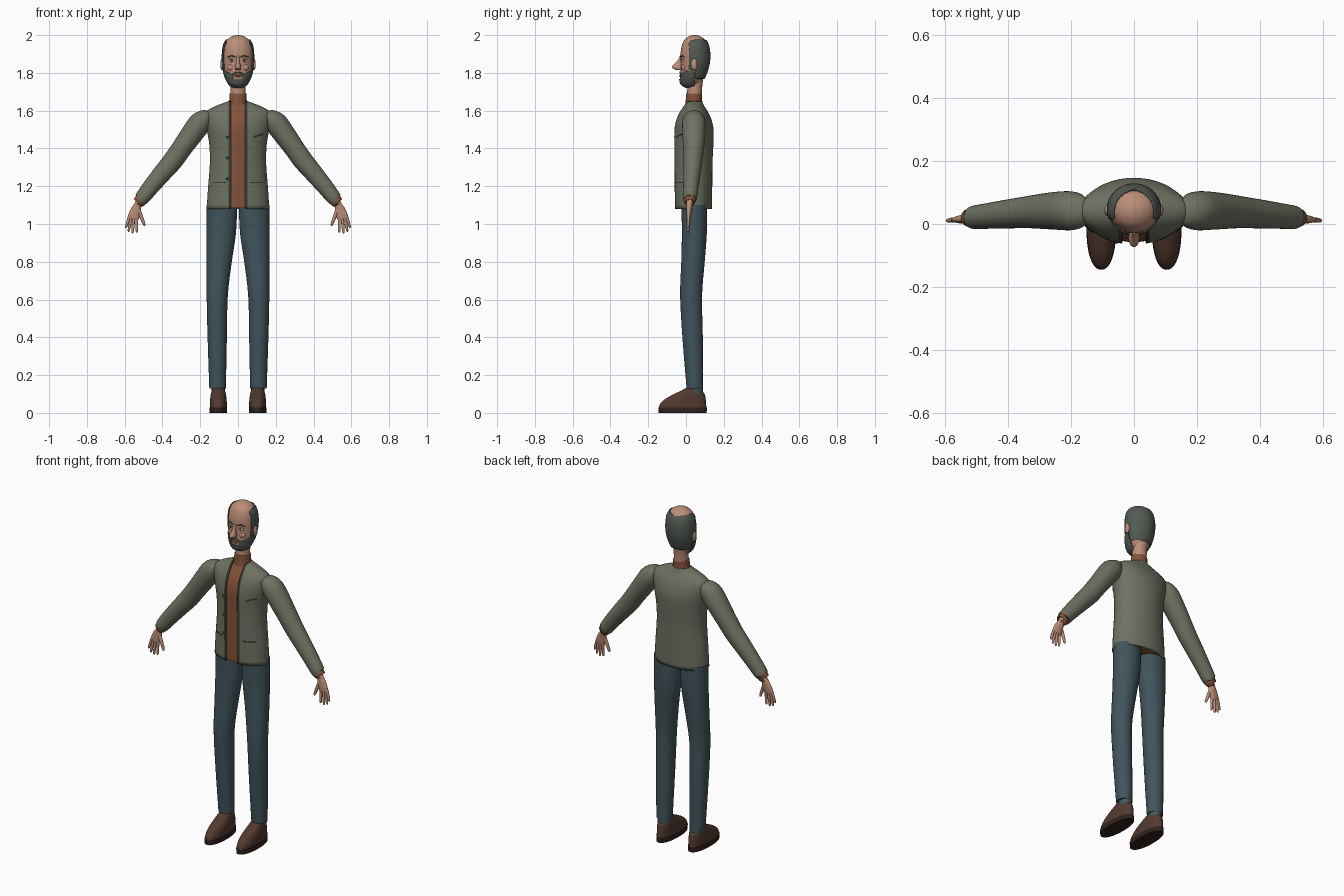
import bpy, bmesh, math
from mathutils import Vector

if "Cube" in bpy.data.objects:
    bpy.data.objects.remove(bpy.data.objects["Cube"])


def material(name, *rgb):
    m = bpy.data.materials.new(name)
    m.diffuse_color = (*rgb, 1)
    m.use_nodes = True
    m.node_tree.nodes["Principled BSDF"].inputs["Base Color"].default_value = m.diffuse_color
    return m


JACKET = material("jacket_green", 0.155, 0.168, 0.122)
TRIM = material("trim_dark_green", 0.045, 0.05, 0.038)
TROUSERS = material("trouser_blue", 0.052, 0.088, 0.105)
SWEATER = material("sweater_rust", 0.235, 0.085, 0.042)
SHOE = material("shoe_brown", 0.085, 0.042, 0.028)
SOLE = material("sole_dark", 0.03, 0.016, 0.012)
SKIN = material("skin", 0.5, 0.27, 0.185)
HAIR = material("hair_grey", 0.085, 0.1, 0.085)
EYE = material("eye_white", 0.6, 0.56, 0.5)
LIP = material("lip", 0.36, 0.15, 0.11)


def spline(rows, sub):
    """Catmull-Rom interpolation of ring rows."""
    out = []
    for i in range(len(rows) - 1):
        a, b, c, d = (rows[max(i - 1, 0)], rows[i], rows[i + 1], rows[min(i + 2, len(rows) - 1)])
        for k in range(sub):
            t = k / sub
            out.append([0.5 * (2 * q + (r - p) * t + (2 * p - 5 * q + 4 * r - s) * t * t
                        + (3 * q - p - 3 * r + s) * t ** 3) for p, q, r, s in zip(a, b, c, d)])
    return out + [list(rows[-1])]


def finish(name, bm, mats, mirror=False):
    me = bpy.data.meshes.new(name)
    bm.to_mesh(me)
    bm.free()
    for m in mats:
        me.materials.append(m)
    ob = bpy.data.objects.new(name, me)
    bpy.context.collection.objects.link(ob)
    if mirror:
        mod = ob.modifiers.new("mirror", 'MIRROR')
        mod.use_mirror_merge = False
    return ob


def loft_bm(rings, n=32, sub=4, flat=True, power=2.0, caps=True):
    """Rings are (x, y, z, rx, ry); flat rings are horizontal, others follow the path."""
    bm = bmesh.new()
    rows = spline(rings, sub)
    loops = []
    for i, (x, y, z, rx, ry) in enumerate(rows):
        p, q = rows[max(i - 1, 0)], rows[min(i + 1, len(rows) - 1)]
        t = Vector((0, 0, 1)) if flat else (Vector(q[:3]) - Vector(p[:3])).normalized()
        u = Vector((0, 1, 0)).cross(t).normalized()
        v = t.cross(u)
        loop = []
        for k in range(n):
            a = 2 * math.pi * k / n
            c, s = math.cos(a), math.sin(a)
            c = math.copysign(abs(c) ** (2 / power), c)
            s = math.copysign(abs(s) ** (2 / power), s)
            loop.append(bm.verts.new(Vector((x, y, z)) + u * rx * c + v * ry * s))
        loops.append(loop)
    for a, b in zip(loops, loops[1:]):
        for k in range(n):
            bm.faces.new((a[k], a[(k + 1) % n], b[(k + 1) % n], b[k]))
    if caps:
        bm.faces.new(loops[0][::-1])
        bm.faces.new(loops[-1])
    bmesh.ops.recalc_face_normals(bm, faces=bm.faces)
    return bm


def loft(name, rings, mat, mirror=False, **kw):
    return finish(name, loft_bm(rings, **kw), [mat], mirror)


def ball(name, loc, size, mat, mirror=False):
    bm = bmesh.new()
    bmesh.ops.create_uvsphere(bm, u_segments=20, v_segments=12, radius=1)
    for v in bm.verts:
        v.co = Vector([v.co[i] * size[i] + loc[i] for i in range(3)])
    return finish(name, bm, [mat], mirror)


# Torso: open jacket shell over a closed sweater
torso = [(0, .038, 1.08, .166, .099), (0, .038, 1.2, .158, .101), (0, .038, 1.32, .149, .102),
         (0, .04, 1.42, .152, .105), (0, .041, 1.5, .166, .105), (0, .041, 1.555, .176, .093),
         (0, .041, 1.592, .172, .076), (0, .041, 1.617, .135, .06), (0, .042, 1.638, .085, .048),
         (0, .042, 1.65, .05, .044)]
bm = loft_bm(torso, n=64, caps=False)
for px in (-.05, -.038, .038, .05):
    bmesh.ops.bisect_plane(bm, geom=bm.verts[:] + bm.edges[:] + bm.faces[:],
                           plane_co=(px, 0, 0), plane_no=(1, 0, 0))
front = [f for f in bm.faces if f.calc_center_median().y < .03]
for f in front:
    f.material_index = 1 if abs(f.calc_center_median().x) < .05 else 0
bmesh.ops.delete(bm, geom=[f for f in front if abs(f.calc_center_median().x) < .038], context='FACES')
jacket = finish("jacket", bm, [JACKET, TRIM])
sol = jacket.modifiers.new("thickness", 'SOLIDIFY')
sol.thickness, sol.offset = .006, -1
loft("sweater", [(x, y, z + (.004 if i == 0 else -.002), rx - .008, ry - .008)
                 for i, (x, y, z, rx, ry) in enumerate(torso)], SWEATER, n=48)
loft("sweater_collar", [(0, .042, 1.63, .05, .046), (0, .042, 1.66, .046, .043),
                        (0, .043, 1.688, .045, .042), (0, .043, 1.692, .041, .038)], SWEATER)


# Jacket details laid on the front surface
def front_y(x, z):
    row = min(spline(torso, 12), key=lambda r: abs(r[2] - z))
    return row[1] - row[4] * math.sqrt(max(0, 1 - (x / row[3]) ** 2))


for name, x0, x1, z0, z1 in (("chest_pocket", .085, .135, 1.462, 1.478), ("hip_pocket", .07, .13, 1.22, 1.22)):
    pts = [(x0 + (x1 - x0) * k / 6, z0 + (z1 - z0) * k / 6) for k in range(7)]
    loft(name, [(x, front_y(x, z), z, .003, .0025) for x, z in pts], TRIM, mirror=name == "hip_pocket",
         n=8, sub=1, flat=False)
for z in (1.24, 1.35, 1.46):
    ball("jacket_button", (-.056, front_y(-.056, z), z), (.007, .004, .007), TRIM)

# Sleeves, cuffs and hands
loft("sleeve", [(.150, .041, 1.572, .028, .04), (.172, .041, 1.562, .046, .054), (.203, .042, 1.532, .06, .062),
                (.25, .042, 1.468, .058, .06), (.30, .04, 1.398, .054, .055), (.345, .037, 1.335, .053, .05),
                (.40, .032, 1.27, .049, .046), (.46, .026, 1.198, .044, .041), (.508, .021, 1.137, .039, .037),
                (.513, .021, 1.131, .033, .031)], JACKET, mirror=True, flat=False)
loft("sweater_cuff", [(.502, .021, 1.145, .032, .03), (.519, .02, 1.122, .033, .03), (.526, .02, 1.112, .03, .026),
                      (.527, .02, 1.111, .02, .018)], SWEATER, mirror=True, flat=False)
loft("palm", [(.517, .02, 1.125, .02, .017), (.53, .018, 1.1, .02, .016), (.54, .016, 1.075, .027, .014),
              (.55, .014, 1.045, .03, .012), (.555, .013, 1.026, .027, .009)], SKIN, mirror=True, flat=False)
fingers = {"little_finger": (.574, 1.045, .594, .978), "ring_finger": (.565, 1.035, .58, .958),
           "middle_finger": (.552, 1.03, .559, .95), "index_finger": (.536, 1.03, .536, .955),
           "thumb": (.525, 1.075, .494, .99)}
for name, (x0, z0, x1, z1) in fingers.items():
    r = .009 if name == "thumb" else .0075
    rings = [(x0 + (x1 - x0) * t, .014 - .004 * t, z0 + (z1 - z0) * t, r * s, r * s)
             for t, s in ((0, 1), (.45, 1.05), (.85, .85), (.96, .55), (1, .15))]
    loft(name, rings, SKIN, mirror=True, flat=False, n=12, sub=3)

# Trouser legs, socks and shoes
loft("trouser_leg", [(.085, .044, 1.1, .081, .068), (.089, .044, .95, .078, .066), (.1, .037, .8, .067, .062),
                     (.11, .027, .62, .056, .058), (.11, .035, .4, .051, .054), (.108, .047, .13, .044, .044)],
     TROUSERS, mirror=True)
loft("sock", [(.104, .055, .07, .034, .036), (.106, .052, .15, .036, .038)], TROUSERS, mirror=True, sub=1)
plan = dict(mirror=True, power=2.2, n=40)
loft("shoe_sole", [(.104, -.0175, 0, .046, .127), (.104, -.0175, .028, .047, .128)], SOLE, sub=1, **plan)
loft("shoe_upper", [(.104, -.018, .028, .045, .126), (.104, -.0145, .05, .045, .121), (.104, -.002, .075, .043, .106),
                    (.104, .016, .098, .04, .083), (.104, .029, .118, .035, .054), (.104, .028, .131, .028, .03)],
     SHOE, **plan)

# Head and neck
loft("neck", [(0, .044, 1.66, .041, .04), (0, .046, 1.72, .04, .039), (0, .05, 1.79, .044, .045)], SKIN)
head = [(0, .03, 1.727, .024, .03), (0, .026, 1.74, .044, .048), (0, .03, 1.765, .06, .06), (0, .038, 1.8, .072, .068),
        (0, .046, 1.85, .079, .074), (0, .047, 1.9, .08, .076), (0, .047, 1.945, .074, .069),
        (0, .046, 1.975, .058, .054), (0, .046, 1.993, .033, .031), (0, .046, 2.0, .008, .008)]
loft("head", head, SKIN, n=48, sub=6)


# Hair and beard: patches of the head surface, thickened outward
def is_hair(c):
    bald = (c.x / .062) ** 2 + ((c.y - .035) / .07) ** 2 < 1 and c.z > 1.94
    return c.y > .018 and c.z > (1.82 if c.y < .05 else 1.772) and not bald


def is_beard(c):
    mouth = abs(c.x) < .026 and c.z > 1.768
    return c.z < 1.772 + .6 * abs(c.x) and c.y < .045 and not mouth


for name, rule in (("hair", is_hair), ("beard", is_beard)):
    bm = loft_bm(head, n=80, sub=10)
    bmesh.ops.delete(bm, geom=[f for f in bm.faces if not rule(f.calc_center_median())], context='FACES')
    ob = finish(name, bm, [HAIR])
    sol = ob.modifiers.new("thickness", 'SOLIDIFY')
    sol.thickness, sol.offset = .006, 1

# Face
loft("nose", [(0, -.026, 1.892, .006, .006), (0, -.032, 1.87, .008, .01), (0, -.04, 1.85, .011, .019),
              (0, -.046, 1.834, .016, .027), (0, -.044, 1.823, .017, .025), (0, -.035, 1.814, .012, .012)],
     SKIN, n=20)
ball("ear", (.084, .043, 1.845), (.01, .017, .031), SKIN, True)
ball("eye", (.033, -.014, 1.864), (.014, .011, .008), EYE, True)
ball("pupil", (.033, -.0225, 1.864), (.005, .004, .005), SOLE, True)
ball("upper_eyelid", (.033, -.014, 1.871), (.016, .013, .005), SKIN, True)
ball("cheek", (.036, -.012, 1.828), (.02, .013, .018), SKIN, True)
loft("eyebrow", [(.014, -.029, 1.884, .002, .003), (.034, -.0235, 1.89, .004, .004), (.056, -.009, 1.883, .002, .003)],
     HAIR, mirror=True, flat=False, n=10)
ball("upper_lip", (0, -.0285, 1.789), (.02, .006, .004), LIP)
ball("lower_lip", (0, -.0285, 1.782), (.017, .007, .005), LIP)
loft("moustache", [(.004, -.031, 1.803, .004, .005), (.022, -.027, 1.796, .005, .005), (.032, -.021, 1.778, .003, .004)],
     HAIR, mirror=True, flat=False, n=10)

# Smooth shading with sharp edges kept
for ob in bpy.context.collection.objects:
    ob.select_set(True)
    bpy.context.view_layer.objects.active = ob
bpy.ops.object.shade_smooth_by_angle(angle=math.radians(40))
